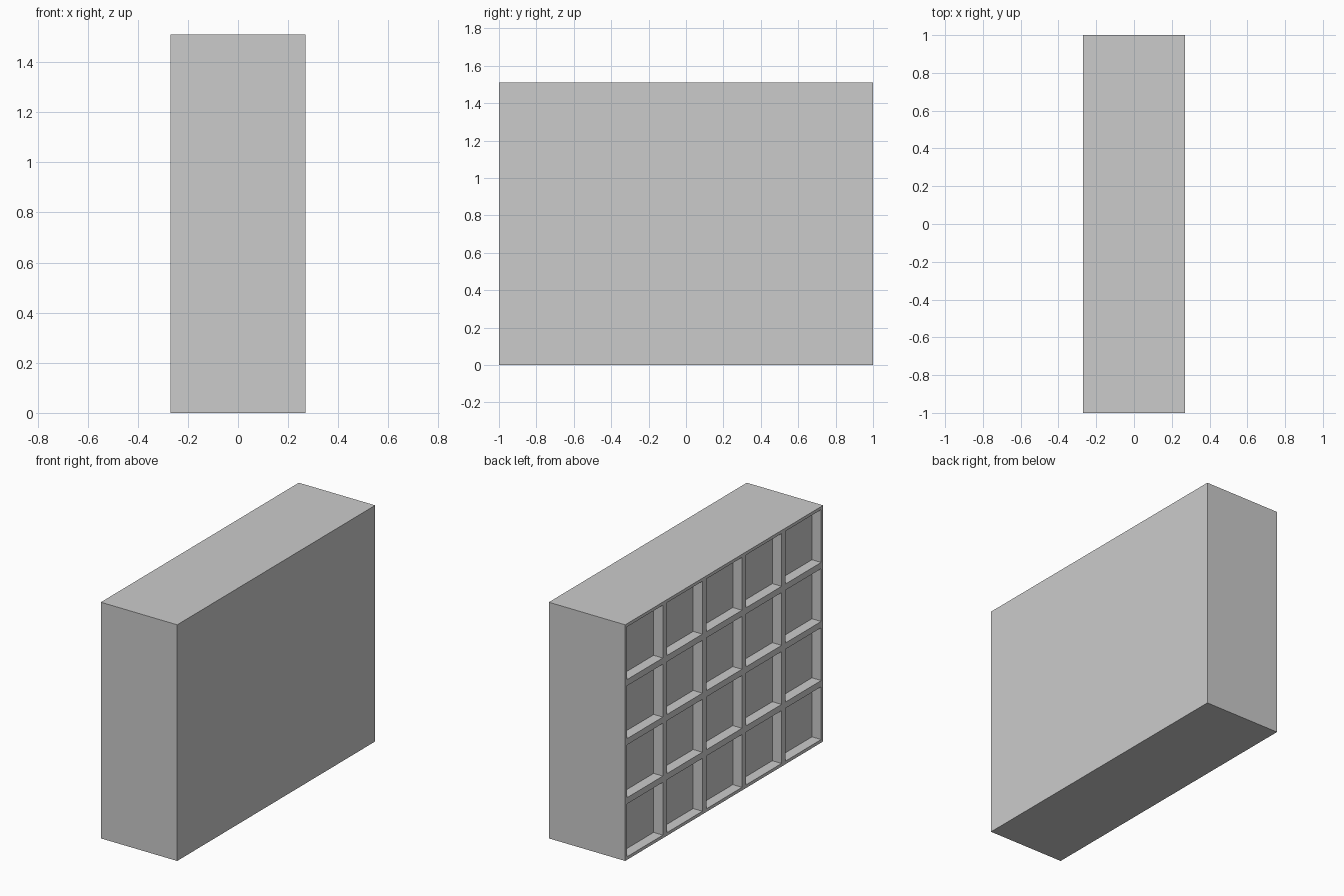
import bpy, bmesh
from mathutils import Matrix, Vector

if "Cube" in bpy.data.objects:
    bpy.data.objects.remove(bpy.data.objects["Cube"])

W, L, H = 0.54, 2.0, 1.51      # thickness (x), length (y), height (z)
COLS, ROWS = 5, 4
LIP, DEPTH = 0.02, 0.065       # half divider width, recess depth

# Solid cabinet body
bm = bmesh.new()
bmesh.ops.create_cube(bm, size=1.0, matrix=Matrix.Translation((0, 0, H / 2)) @ Matrix.Diagonal((W, L, H, 1)))


def open_faces():
    bm.normal_update()
    return [f for f in bm.faces if f.normal.x < -0.9]


def cut(point, normal):
    faces = open_faces()
    geom = set(faces)
    for f in faces:
        geom.update(f.edges)
        geom.update(f.verts)
    bmesh.ops.bisect_plane(bm, geom=list(geom), dist=1e-5, plane_co=Vector(point), plane_no=Vector(normal))


# Divide the open side into cells
for i in range(1, COLS):
    cut((0, -L / 2 + i * L / COLS, 0), (0, 1, 0))
for j in range(1, ROWS):
    cut((0, 0, j * H / ROWS), (0, 0, 1))

# Frame each cell, then sink its panel
cells = open_faces()
bmesh.ops.inset_individual(bm, faces=cells, thickness=LIP, use_even_offset=True)
bmesh.ops.inset_individual(bm, faces=cells, thickness=0.0, depth=-DEPTH, use_even_offset=True)

mesh = bpy.data.meshes.new("pigeonhole_cabinet")
bm.to_mesh(mesh)
bm.free()
bpy.context.collection.objects.link(bpy.data.objects.new("pigeonhole_cabinet", mesh))
